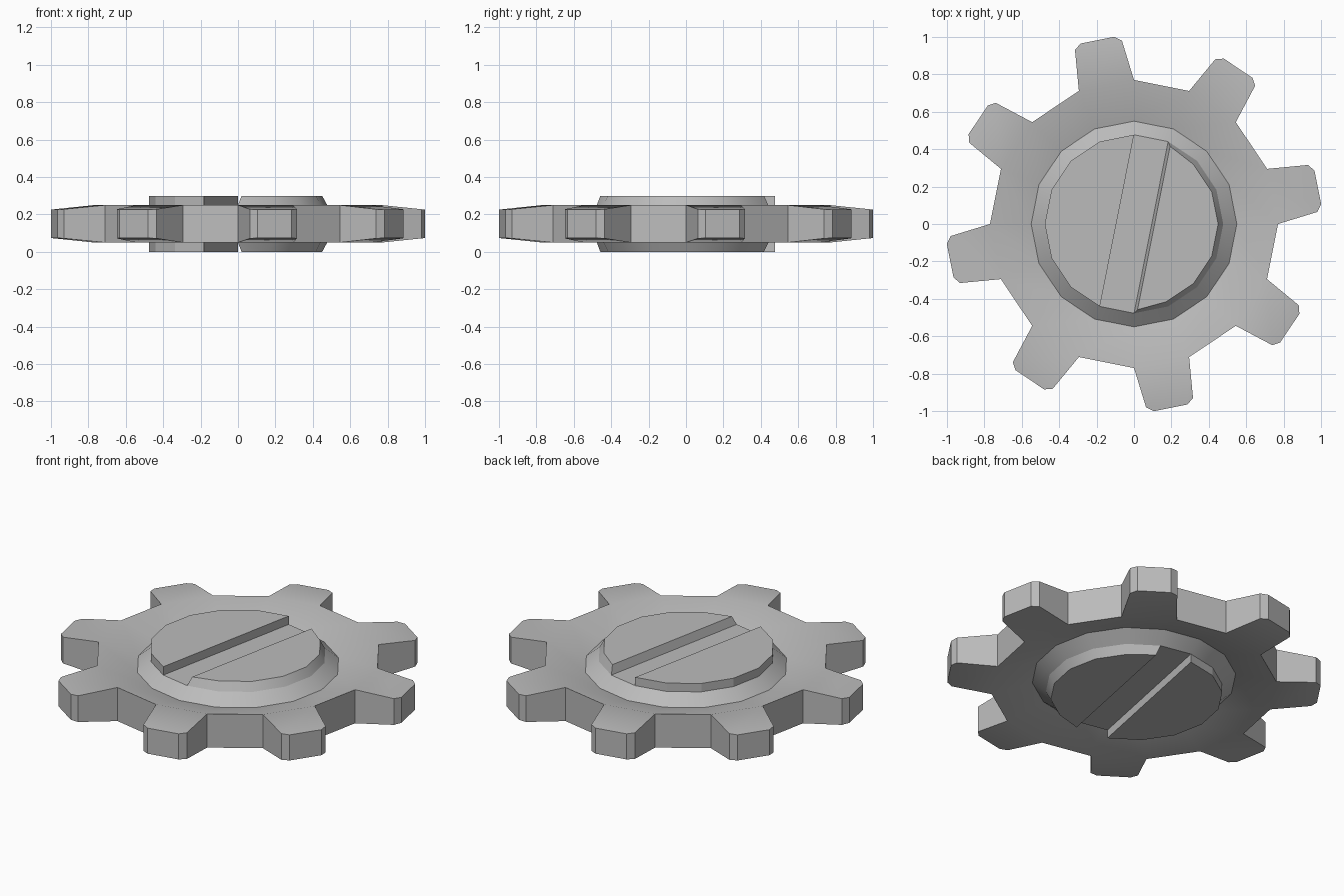
import bpy, bmesh, math
from mathutils import Vector

cube = bpy.data.objects.get("Cube")
if cube:
    bpy.data.objects.remove(cube, do_unlink=True)

MID = 0.15            # height of the plane of symmetry
STEP = math.pi / 8    # sixteen points around every ring
TEETH = 8

metal = bpy.data.materials.new("grey metal")
metal.use_nodes = True
grey = (0.5, 0.5, 0.5, 1)
metal.diffuse_color = grey
metal.node_tree.nodes["Principled BSDF"].inputs["Base Color"].default_value = grey


def ring(bm, radius, half):
    return [bm.verts.new((radius * math.cos(i * STEP), radius * math.sin(i * STEP), half))
            for i in range(16)]


def bridge(bm, outer, inner):
    for i in range(16):
        j = (i + 1) % 16
        bm.faces.new((outer[i], outer[j], inner[j], inner[i]))


def finish(bm, name, angle):
    # Mirror the upper half downwards, weld the rim and shade
    geom = bm.verts[:] + bm.edges[:] + bm.faces[:]
    copy = bmesh.ops.duplicate(bm, geom=geom)["geom"]
    for v in copy:
        if isinstance(v, bmesh.types.BMVert):
            v.co.z = -v.co.z
    bmesh.ops.reverse_faces(bm, faces=[f for f in copy if isinstance(f, bmesh.types.BMFace)])
    bmesh.ops.remove_doubles(bm, verts=bm.verts[:], dist=0.0001)
    mesh = bpy.data.meshes.new(name)
    bm.to_mesh(mesh)
    bm.free()
    mesh.materials.append(metal)
    obj = bpy.data.objects.new(name, mesh)
    obj.location.z = MID
    bpy.context.collection.objects.link(obj)
    bpy.ops.object.select_all(action='DESELECT')
    obj.select_set(True)
    bpy.context.view_layer.objects.active = obj
    bpy.ops.object.shade_smooth_by_angle(angle=math.radians(angle))


# Toothed wheel: dished web, then eight tapered teeth with clipped corners
bm = bmesh.new()
root = ring(bm, 0.77, 0.10)
bridge(bm, root, ring(bm, 0.55, 0.04))
rim = []
for t in range(TEETH):
    a, b = root[2 * t + 4 & 15], root[2 * t + 5 & 15]
    middle = (2 * t + 4.5) * STEP
    out = Vector((math.cos(middle), math.sin(middle), 0))
    side = Vector((-out.y, out.x, 0))
    tip = [bm.verts.new(out * d + side * s + Vector((0, 0, h)))
           for d, s, h in ((0.974, -0.128, 0.078), (1.002, -0.092, 0.076),
                           (1.002, 0.092, 0.076), (0.974, 0.128, 0.078))]
    bm.faces.new([a] + tip + [b])
    rim += [a] + tip + [b]
# Side walls drop from the rim to the plane of symmetry
low = [bm.verts.new((v.co.x, v.co.y, 0)) for v in rim]
for i in range(len(rim)):
    j = (i + 1) % len(rim)
    bm.faces.new((rim[j], rim[i], low[i], low[j]))
finish(bm, "toothed_wheel", 30)

# Hub: conical collar with two raised halves either side of a slanted slot
bm = bmesh.new()
collar = ring(bm, 0.477, 0.10)
bridge(bm, ring(bm, 0.55, 0.04), collar)
bm.faces.new((collar[3], collar[4], collar[11], collar[12]))
halves = [bm.faces.new(collar[4:12]),
          bm.faces.new(collar[12:] + collar[:4])]
for face in halves:
    bmesh.ops.inset_individual(bm, faces=[face], thickness=0.027)
    for v in face.verts:
        v.co.z = 0.15
finish(bm, "slotted_hub", 22)
